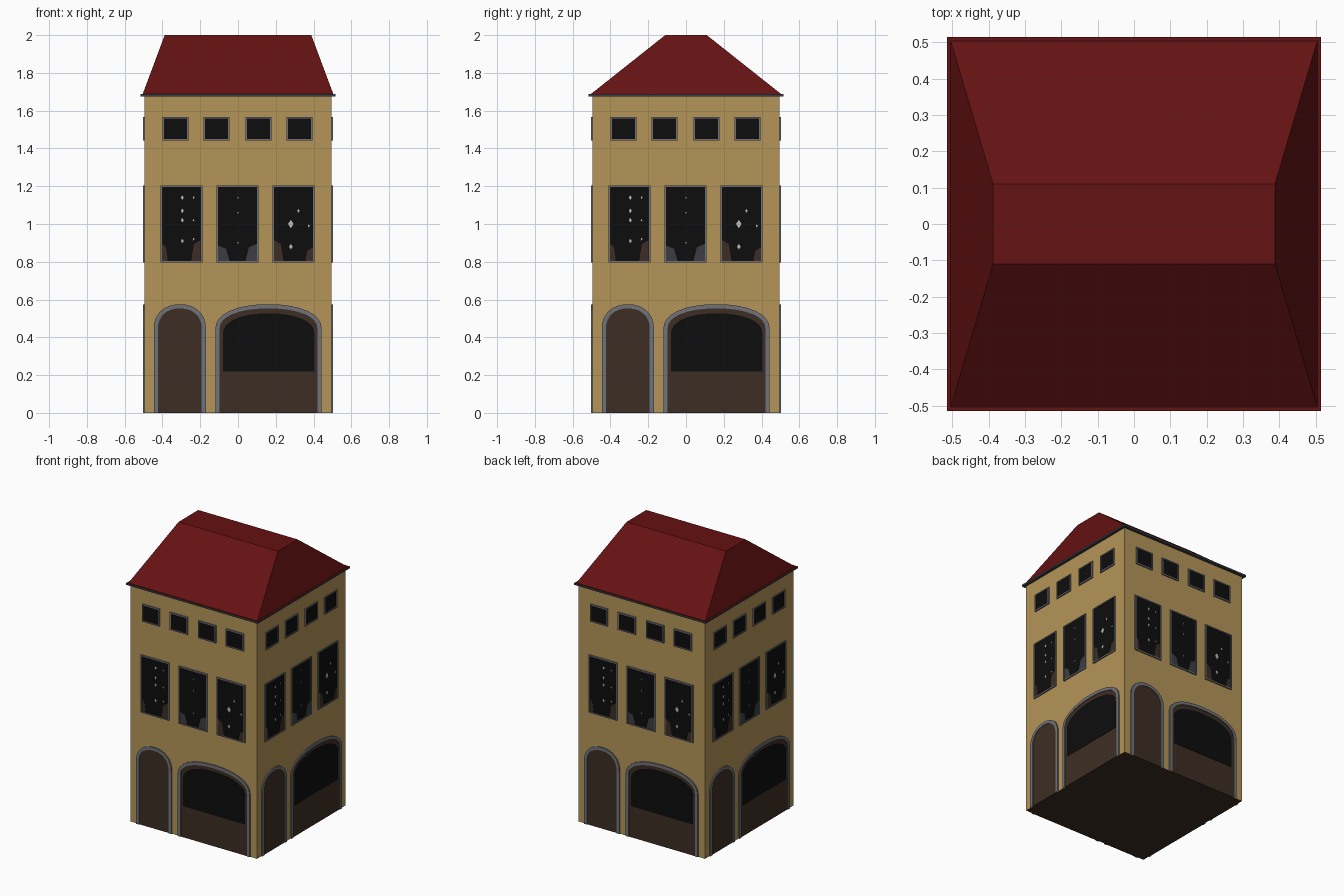
import bpy, bmesh, math
from mathutils import Matrix

if "Cube" in bpy.data.objects:
    bpy.data.objects.remove(bpy.data.objects["Cube"])

WALL = 0.495   # half width of the tower
EAVE = 1.675   # underside of the eaves


def material(name, rgb):
    m = bpy.data.materials.new(name)
    m.diffuse_color = (*rgb, 1)
    m.use_nodes = True
    m.node_tree.nodes["Principled BSDF"].inputs["Base Color"].default_value = m.diffuse_color
    return m


OCHRE = material("ochre plaster", (0.46, 0.30, 0.098))
RED = material("roof red", (0.13, 0.006, 0.006))
BROWN = material("dark brown wood", (0.046, 0.027, 0.017))
BLACK = material("dark glass", (0.004, 0.004, 0.004))
GREY = material("stone grey", (0.16, 0.17, 0.19))
SLATE = material("eaves grey", (0.045, 0.048, 0.058))
WHITE = material("pale lights", (0.5, 0.5, 0.48))


def finish(bm, name, *mats):
    bmesh.ops.recalc_face_normals(bm, faces=bm.faces)
    bm.normal_update()
    me = bpy.data.meshes.new(name)
    for m in mats:
        me.materials.append(m)
    ob = bpy.data.objects.new(name, me)
    bpy.context.collection.objects.link(ob)
    return bm, me


def write(bm, me):
    bm.to_mesh(me)
    bm.free()


def outline(x0, x1, z0, z1, spring=None):
    """Rectangle, or an arch-headed opening when a spring height is given."""
    if spring is None:
        return [(x0, z0), (x0, z1), (x1, z1), (x1, z0)]
    c, r, h, n, e = (x0 + x1) / 2, (x1 - x0) / 2, z1 - spring, 16, 2 / 2.2
    pts = [(x0, z0)]
    for i in range(n + 1):
        a = math.pi * (1 - i / n)
        co, si = math.cos(a), max(0, math.sin(a))
        pts.append((c + r * math.copysign(abs(co) ** e, co), spring + h * si ** e))
    return pts + [(x1, z0)]


def ring_of(bm, pts, d):
    return [bm.verts.new((x, -(WALL + d), z)) for x, z in pts]


def add_plate(bm, pts, d):
    front, back = ring_of(bm, pts, d), ring_of(bm, pts, 0)
    bm.faces.new(front)
    for i in range(len(pts)):
        j = (i + 1) % len(pts)
        bm.faces.new((front[i], front[j], back[j], back[i]))


def add_frame(bm, outer, inner, d, is_open):
    loops = [ring_of(bm, outer, 0), ring_of(bm, outer, d),
             ring_of(bm, inner, d), ring_of(bm, inner, 0)]
    n = len(outer)
    for a, b in zip(loops, loops[1:]):
        for i in range(n - 1 if is_open else n):
            j = (i + 1) % n
            bm.faces.new((a[i], a[j], b[j], b[i]))


def four_sides(bm, name, mat):
    """Repeat a facade part on all four walls."""
    bm, me = finish(bm, name, mat)
    geom = bm.verts[:] + bm.edges[:] + bm.faces[:]
    for k in (1, 2, 3):
        new = bmesh.ops.duplicate(bm, geom=geom)["geom"]
        bmesh.ops.rotate(bm, verts=[v for v in new if isinstance(v, bmesh.types.BMVert)],
                         cent=(0, 0, 0), matrix=Matrix.Rotation(k * math.pi / 2, 3, 'Z'))
    write(bm, me)


def plates(name, mat, shapes, d):
    bm = bmesh.new()
    for s in shapes:
        add_plate(bm, s, d)
    four_sides(bm, name, mat)


def box(bm, hx, hy, z0, z1):
    bmesh.ops.create_cube(bm, size=1, matrix=Matrix.Translation((0, 0, (z0 + z1) / 2))
                          @ Matrix.Diagonal((2 * hx, 2 * hy, z1 - z0, 1)))


# tower walls, with a dark underside
bm = bmesh.new()
box(bm, WALL, WALL, 0, EAVE)
bm, me = finish(bm, "walls", OCHRE, BROWN)
for f in bm.faces:
    f.material_index = 1 if f.normal.z < -0.5 else 0
write(bm, me)

# eaves slab, red on top
bm = bmesh.new()
box(bm, 0.515, 0.515, EAVE, 1.688)
bm, me = finish(bm, "eaves", SLATE, RED)
for f in bm.faces:
    f.material_index = 1 if f.normal.z > 0.5 else 0
write(bm, me)

# hipped roof with a flat ridge
bm = bmesh.new()
box(bm, 0.505, 0.505, 1.687, 2.0)
for v in bm.verts:
    if v.co.z > 1.9:
        v.co.x *= 0.388 / 0.505
        v.co.y *= 0.11 / 0.505
write(*finish(bm, "roof", RED))

# openings: x0, x1, z0, z1
upper = [(x, x + 0.138, 1.442, 1.566) for x in (-0.40, -0.182, 0.039, 0.256)]
middle = [(x, x + 0.221, 0.796, 1.204) for x in (-0.41, -0.113, 0.183)]
arches = [(-0.446, -0.17, 0, 0.575), (-0.12, 0.443, 0, 0.575)]
SPRING, T = 0.445, 0.008

# window frames and glass
bm = bmesh.new()
glass = []
for x0, x1, z0, z1 in upper + middle:
    inner = outline(x0 + T, x1 - T, z0 + T, z1 - T)
    add_frame(bm, outline(x0, x1, z0, z1), inner, 0.008, False)
    glass.append(inner)
four_sides(bm, "window_frames", GREY)
plates("window_glass", BLACK, glass, 0.003)

# arch surrounds and wooden infill
bm = bmesh.new()
wood = []
for x0, x1, z0, z1 in arches:
    inner = outline(x0 + 0.022, x1 - 0.022, z0, z1 - 0.022, SPRING)
    add_frame(bm, outline(x0, x1, z0, z1, SPRING), inner, 0.008, True)
    wood.append(inner)
four_sides(bm, "arch_surrounds", GREY)
plates("arch_panels", BROWN, wood, 0.003)
plates("shop_window", BLACK, [outline(-0.08, 0.405, 0.22, 0.527, 0.42)], 0.005)


# silhouettes in the lower corners of the middle windows
def corner(x, w, h):
    return [(x, 0.805), (x, 0.805 + h), (x + w * 0.7, 0.805 + h * 0.8), (x + w, 0.805)]


plates("brown_drapes", BROWN, [corner(-0.402, 0.03, 0.09), corner(-0.198, -0.05, 0.11),
                               corner(0.191, 0.05, 0.11), corner(0.396, -0.04, 0.07)], 0.005)
plates("grey_drapes", SLATE, [corner(-0.105, 0.06, 0.08), corner(0.10, -0.06, 0.09)], 0.005)

# small pale lights in the middle windows
spots = [(-0.295, z, 0.008) for z in (1.14, 1.07, 1.02, 0.91)]
spots += [(-0.235, z, 0.005) for z in (1.14, 1.02, 0.92)]
spots += [(0.0, z, 0.004) for z in (1.14, 1.06, 0.9)]
spots += [(0.28, 1.0, 0.015), (0.28, 0.88, 0.01), (0.32, 1.07, 0.007), (0.375, 0.99, 0.006)]
plates("window_lights", WHITE,
       [[(x - r, z), (x, z + r * 1.5), (x + r, z), (x, z - r * 1.5)] for x, z, r in spots], 0.005)
